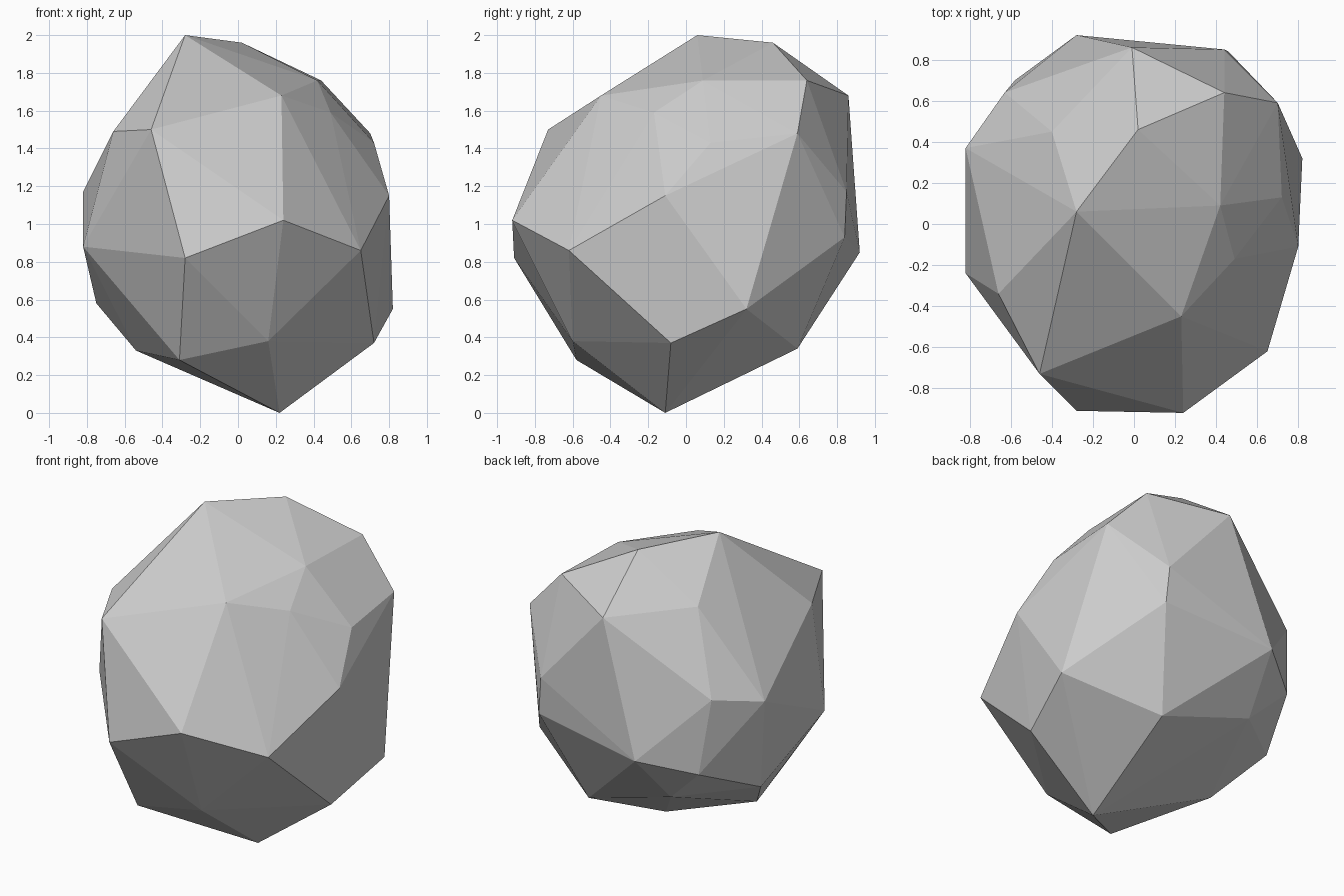
import bpy
import bmesh
from mathutils import Vector

# Remove the default cube only
default_cube = bpy.data.objects.get("Cube")
if default_cube:
    bpy.data.objects.remove(default_cube, do_unlink=True)


def make_material(name, colour):
    material = bpy.data.materials.new(name)
    material.use_nodes = True
    material.diffuse_color = colour
    shader = material.node_tree.nodes["Principled BSDF"]
    shader.inputs["Base Color"].default_value = colour
    shader.inputs["Roughness"].default_value = 0.9
    return material


def make_chiselled_stone(name, corner_groups, material):
    """Wrap a faceted convex skin around the corner points of a stone."""
    bm = bmesh.new()
    for group in corner_groups:
        for corner in group:
            bm.verts.new(Vector(corner))
    hull = bmesh.ops.convex_hull(bm, input=bm.verts[:])
    # Drop any corner that ended up inside the skin
    leftovers = {v for v in hull["geom_interior"] + hull["geom_unused"]
                 if isinstance(v, bmesh.types.BMVert)}
    bmesh.ops.delete(bm, geom=list(leftovers), context="VERTS")
    bmesh.ops.recalc_face_normals(bm, faces=bm.faces[:])
    for face in bm.faces:
        face.smooth = False
    mesh = bpy.data.meshes.new(name)
    bm.to_mesh(mesh)
    bm.free()
    mesh.materials.append(material)
    stone = bpy.data.objects.new(name, mesh)
    bpy.context.scene.collection.objects.link(stone)
    return stone


# Peak and the slopes just below it
crown = [
    (-.28, .06, 2), (.02, .46, 1.96), (.42, .09, 1.76), (.44, .64, 1.76),
    (-.4, .45, 1.7), (-.01, .86, 1.68), (.23, -.45, 1.68), (.49, -.17, 1.59),
]

# Shoulder corners, running round the upper half
shoulder = [
    (-.46, -.73, 1.5), (-.66, -.34, 1.49), (.7, .59, 1.48), (.72, .13, 1.43),
    (-.63, .64, 1.23), (-.82, .37, 1.17), (.44, .85, 1.17), (.8, -.11, 1.15),
]

# Widest part of the stone
waist = [
    (.24, -.92, 1.02), (.46, .84, .93), (-.82, -.24, .88), (.65, -.62, .86),
    (-.28, .92, .85), (-.28, -.91, .82), (-.58, .7, .76), (-.75, .31, .58),
]

# Tapering underside, down to the single point it stands on
underside = [
    (.82, .32, .55), (-.34, .64, .53), (.16, -.6, .38), (.72, -.08, .37),
    (.28, .59, .34), (-.54, .05, .33), (-.31, -.58, .28), (.22, -.11, 0),
]

stone_grey = make_material("stone grey", (0.6, 0.6, 0.6, 1))
make_chiselled_stone("boulder", [crown, shoulder, waist, underside], stone_grey)
